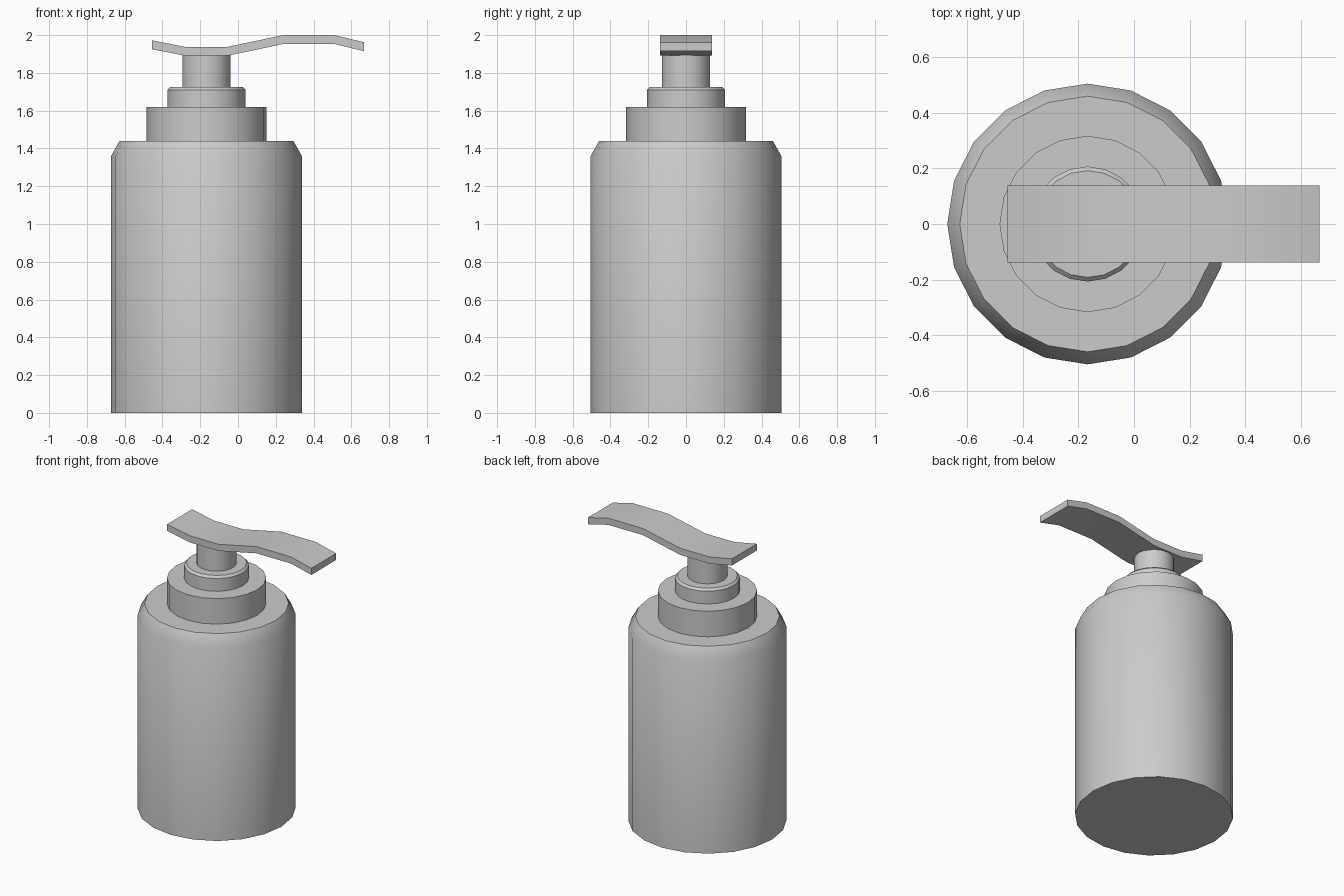
import bpy, bmesh, math

if "Cube" in bpy.data.objects:
    bpy.data.objects.remove(bpy.data.objects["Cube"])

AXIS_X = -0.167   # bottle axis; the spout overhangs to +x
SIDES = 20


def finish(name, bm):
    bmesh.ops.recalc_face_normals(bm, faces=bm.faces[:])
    mesh = bpy.data.meshes.new(name)
    bm.to_mesh(mesh)
    bm.free()
    obj = bpy.data.objects.new(name, mesh)
    bpy.context.collection.objects.link(obj)
    bpy.ops.object.select_all(action='DESELECT')
    obj.select_set(True)
    bpy.context.view_layer.objects.active = obj
    bpy.ops.object.shade_smooth_by_angle(angle=math.radians(40))
    return obj


def turned(name, profile):
    """Closed solid of revolution from (radius, z) rings."""
    bm = bmesh.new()
    rings = []
    for r, z in profile:
        angles = [math.tau * i / SIDES for i in range(SIDES)]
        rings.append([bm.verts.new((AXIS_X + r * math.cos(a), r * math.sin(a), z)) for a in angles])
    for low, high in zip(rings, rings[1:]):
        for i in range(SIDES):
            j = (i + 1) % SIDES
            bm.faces.new((low[i], low[j], high[j], high[i]))
    bm.faces.new(rings[0][::-1])
    bm.faces.new(rings[-1])
    return finish(name, bm)


# Bottle and stacked pump parts
turned("bottle_body", [(0.505, 0), (0.505, 1.36), (0.46, 1.44)])
turned("screw_cap", [(0.317, 1.44), (0.317, 1.62)])
turned("pump_collar", [(0.207, 1.62), (0.207, 1.71), (0.192, 1.725)])
turned("pump_stem", [(0.128, 1.725), (0.128, 1.895)])

# Wavy press lever: a flat strip following a path
path = [(-0.455, 1.972), (-0.28, 1.938), (-0.055, 1.938),
        (0.24, 2.0), (0.51, 2.0), (0.668, 1.962)]
half_width, thick = 0.138, 0.047
bm = bmesh.new()
sections = [[bm.verts.new((x, y, z + dz)) for y, dz in
             ((-half_width, 0), (half_width, 0), (half_width, -thick), (-half_width, -thick))]
            for x, z in path]
for a, b in zip(sections, sections[1:]):
    for i in range(4):
        j = (i + 1) % 4
        bm.faces.new((a[i], a[j], b[j], b[i]))
bm.faces.new(sections[0])
bm.faces.new(sections[-1][::-1])
finish("pump_lever", bm)
